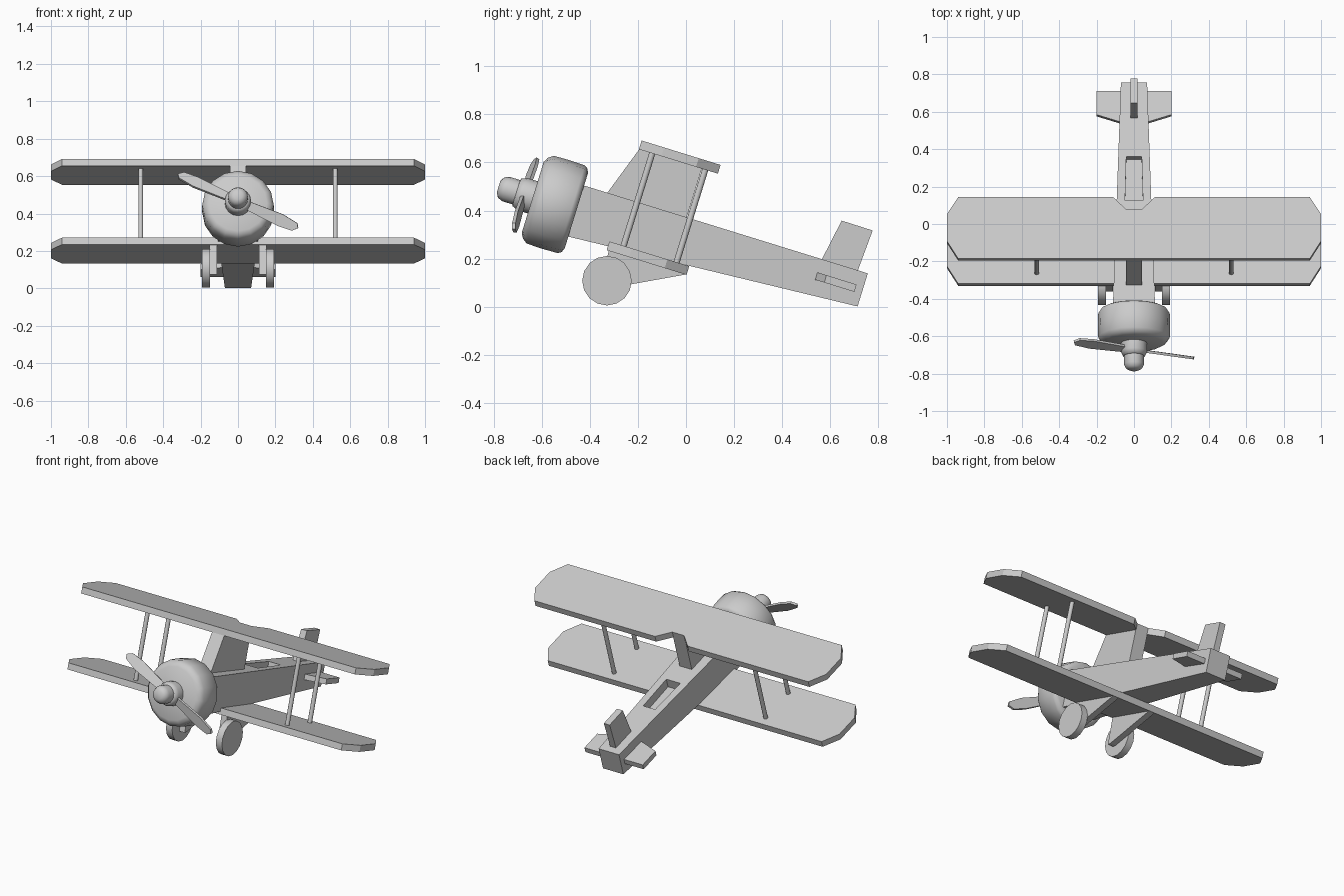
import bpy, bmesh
from math import radians, sin, cos, pi
from mathutils import Matrix, Vector

if "Cube" in bpy.data.objects:
    bpy.data.objects.remove(bpy.data.objects["Cube"])

# The aircraft sits nose-up on its tail: most parts are built level, then pitched
PITCH = Matrix.Rotation(radians(-17.2), 4, 'X')
LEVEL = Matrix.Identity(4)
AXIS_W = 0.246  # engine axis height in the level frame


def finish(name, bm, matrix=PITCH, smooth=False):
    bmesh.ops.recalc_face_normals(bm, faces=bm.faces)
    mesh = bpy.data.meshes.new(name)
    bm.to_mesh(mesh)
    bm.free()
    ob = bpy.data.objects.new(name, mesh)
    bpy.context.collection.objects.link(ob)
    ob.matrix_world = matrix
    if smooth:
        bpy.ops.object.select_all(action='DESELECT')
        ob.select_set(True)
        bpy.context.view_layer.objects.active = ob
        bpy.ops.object.shade_smooth_by_angle(angle=radians(50))
    return ob


def prism(name, pts, lo, hi, axis, matrix=PITCH):
    """Extrude a 2D outline from lo to hi along axis X, Y or Z."""
    place = {'X': lambda a, b, d: (d, a, b),
             'Y': lambda a, b, d: (a, d, b),
             'Z': lambda a, b, d: (a, b, d)}[axis]
    bm = bmesh.new()
    bottom = [bm.verts.new(place(a, b, lo)) for a, b in pts]
    top = [bm.verts.new(place(a, b, hi)) for a, b in pts]
    bm.faces.new(bottom)
    bm.faces.new(top)
    for i in range(len(pts)):
        j = (i + 1) % len(pts)
        bm.faces.new((bottom[i], bottom[j], top[j], top[i]))
    return finish(name, bm, matrix)


def lathe(name, profile, sides):
    """Turn (radius, y) points about the engine axis."""
    bm = bmesh.new()
    rings = [[bm.verts.new((r * sin(2 * pi * i / sides), y,
                            AXIS_W + r * cos(2 * pi * i / sides)))
              for i in range(sides)] for r, y in profile]
    for a, b in zip(rings, rings[1:]):
        for i in range(sides):
            j = (i + 1) % sides
            bm.faces.new((a[i], a[j], b[j], b[i]))
    bm.faces.new(rings[0])
    bm.faces.new(rings[-1])
    return finish(name, bm, PITCH, True)


def cylinder(name, center, radius, depth, sides, rot, matrix):
    bm = bmesh.new()
    bmesh.ops.create_cone(bm, cap_ends=True, segments=sides, radius1=radius,
                          radius2=radius, depth=depth,
                          matrix=Matrix.Translation(center) @ rot)
    return finish(name, bm, matrix, True)


# Fuselage tapering in plan and along its belly
bm = bmesh.new()
ends = [[bm.verts.new(p) for p in ((-h, y, w0), (h, y, w0), (h, y, 0.356), (-h, y, 0.356))]
        for y, h, w0 in ((-0.58, 0.113, 0.132), (0.682, 0.07, 0.212))]
bm.faces.new(ends[0])
bm.faces.new(ends[1])
for i in range(4):
    j = (i + 1) % 4
    bm.faces.new((ends[0][i], ends[0][j], ends[1][j], ends[1][i]))
fuselage = finish("fuselage", bm)

# Cockpit recess
cutter = prism("cockpit_cutter", [(-0.048, 0.02), (0.048, 0.02), (0.041, 0.268), (-0.041, 0.268)],
               0.30, 0.42, 'Z')
cutter.hide_render = True
mod = fuselage.modifiers.new("cockpit", 'BOOLEAN')
mod.object = cutter
mod.operation = 'DIFFERENCE'
mod.solver = 'EXACT'
bpy.context.view_layer.objects.active = fuselage
bpy.ops.object.modifier_apply(modifier=mod.name)
bpy.data.objects.remove(cutter)


# Wings with clipped corners; the upper one has a notch behind the pylon
def wing(name, front, rear, low, high, notch):
    half = [(0.94, front), (1.0, front + 0.098), (1.0, rear - 0.095), (0.94, rear)]
    if notch:
        half += [(0.112, rear), (0.04, rear - 0.07)]
    pts = half + [(-x, y) for x, y in reversed(half)]
    return prism(name, pts, low, high, 'Z')


wing("upper_wing", -0.381, -0.037, 0.568, 0.606, True)
wing("lower_wing", -0.385, -0.037, 0.127, 0.165, False)

# Centre pylon carrying the upper wing
prism("wing_pylon", [(-0.455, 0.35), (-0.379, 0.57), (-0.107, 0.57), (-0.107, 0.35)],
      -0.042, 0.042, 'X')

# Tail fin
prism("tail_fin", [(0.58, 0.14), (0.565, 0.196), (0.648, 0.358), (0.777, 0.317), (0.715, 0.15), (0.70, 0.11)],
      -0.02, 0.02, 'X', LEVEL)

# Engine cowling, hub and spinner
lathe("cowling", [(0.155, -0.744), (0.176, -0.732), (0.191, -0.712), (0.193, -0.645),
                  (0.191, -0.576), (0.182, -0.562), (0.165, -0.554)], 16)
lathe("propeller_hub", [(0.07, -0.73), (0.07, -0.79), (0.06, -0.813), (0.05, -0.816)], 16)
lathe("spinner", [(0.053, -0.80), (0.053, -0.862), (0.044, -0.882), (0.025, -0.893)], 16)

# Parts repeated on both sides
for side, s in (("right", 1), ("left", -1)):
    # Propeller blade, turned and slightly twisted
    blade = [(0.03, -0.022), (0.25, -0.034), (0.33, -0.026), (0.355, 0.0),
             (0.34, 0.022), (0.25, 0.034), (0.03, 0.022)]
    turn = Matrix.Rotation(radians(25 + (180 if s < 0 else 0)), 4, 'Y')
    prism(side + "_propeller_blade", blade, -0.007, 0.007, 'Y',
          PITCH @ Matrix.Translation((0, -0.78, AXIS_W)) @ turn @ Matrix.Rotation(radians(20), 4, 'X'))

    # Wing struts
    for pos, y in (("front", -0.323), ("rear", -0.092)):
        cylinder(f"{side}_{pos}_wing_strut", (s * 0.52, y, 0.366), 0.0128, 0.42, 12, LEVEL, PITCH)

    # Tailplane half
    prism(side + "_tailplane", [(s * 0.05, 0.472), (s * 0.2, 0.52), (s * 0.2, 0.651), (s * 0.05, 0.651)],
          0.266, 0.298, 'Z')

    # Landing gear leg and wheel
    lo, hi = sorted((s * 0.112, s * 0.152))
    prism(side + "_gear_leg", [(-0.318, 0.245), (-0.362, 0.075), (-0.34, 0.073), (0.0, 0.134), (-0.02, 0.155)],
          lo, hi, 'X', LEVEL)
    cylinder(side + "_wheel", (s * 0.171, -0.329, 0.108), 0.103, 0.042, 16,
             Matrix.Rotation(radians(90), 4, 'Y'), LEVEL)
